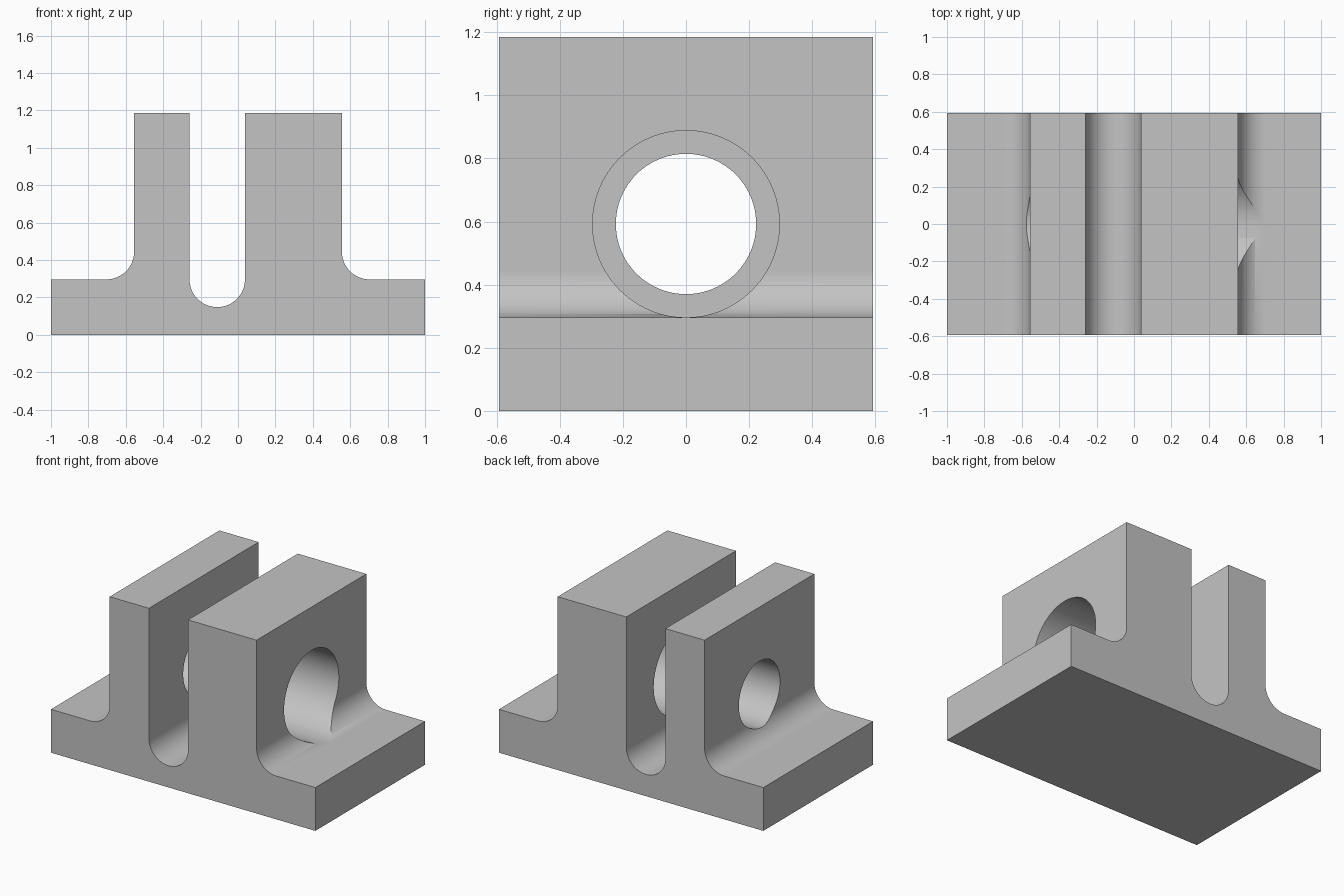
import bpy
import bmesh
from math import pi, cos, sin, radians
from mathutils import Matrix

cube = bpy.data.objects.get("Cube")
if cube:
    bpy.data.objects.remove(cube, do_unlink=True)

U = 1 / 27            # drawing unit: the base is 54 units long
HALF_DEPTH = 16 * U
STEPS = 20

grey = bpy.data.materials.new("plain grey")
grey.use_nodes = True
grey.diffuse_color = (0.55, 0.55, 0.55, 1)
grey.node_tree.nodes["Principled BSDF"].inputs["Base Color"].default_value = grey.diffuse_color


def make_object(name, bm):
    bmesh.ops.recalc_face_normals(bm, faces=bm.faces)
    mesh = bpy.data.meshes.new(name)
    bm.to_mesh(mesh)
    bm.free()
    mesh.materials.append(grey)
    obj = bpy.data.objects.new(name, mesh)
    bpy.context.collection.objects.link(obj)
    return obj


def arc(cx, cz, r, start, end, steps=STEPS):
    angles = [radians(start + (end - start) * i / steps) for i in range(steps + 1)]
    return [(cx + r * cos(a), cz + r * sin(a)) for a in angles]


# Bracket profile: foot, fillets, two walls and the round-bottomed slot
profile = [(-27, 0), (27, 0), (27, 8)]
profile += arc(19, 12, 4, 270, 180)
profile += [(15, 32), (1, 32)]
profile += arc(-3, 8, 4, 0, -180, 2 * STEPS)
profile += [(-7, 32), (-15, 32)]
profile += arc(-19, 12, 4, 0, -90)
profile += [(-27, 8)]

bm = bmesh.new()
face = bm.faces.new([bm.verts.new((x * U, -HALF_DEPTH, z * U)) for x, z in profile])
extruded = bmesh.ops.extrude_face_region(bm, geom=[face], use_keep_orig=True)
new_verts = [v for v in extruded["geom"] if isinstance(v, bmesh.types.BMVert)]
bmesh.ops.translate(bm, verts=new_verts, vec=(0, 2 * HALF_DEPTH, 0))
bracket = make_object("slotted_bracket", bm)


# Bores along x: the wide one through the thick wall, the narrow one through the thin wall
def bore(name, radius, x0, x1):
    bm = bmesh.new()
    place = Matrix.Translation(((x0 + x1) / 2 * U, 0, 16 * U)) @ Matrix.Rotation(pi / 2, 4, "Y")
    bmesh.ops.create_cone(bm, cap_ends=True, segments=96, radius1=radius * U,
                          radius2=radius * U, depth=(x1 - x0) * U, matrix=place)
    cutter = make_object(name, bm)
    cutter.hide_render = True
    mod = bracket.modifiers.new(name, "BOOLEAN")
    mod.operation = "DIFFERENCE"
    mod.solver = "EXACT"
    mod.object = cutter
    bpy.ops.object.modifier_apply(modifier=mod.name)
    bpy.data.objects.remove(cutter, do_unlink=True)


bpy.ops.object.select_all(action="DESELECT")
bpy.context.view_layer.objects.active = bracket
bracket.select_set(True)
bore("wide_bore", 7.99, -3, 24)
bore("narrow_bore", 6, -24, -3)

# Smooth fillets and bores, flat walls
bpy.ops.object.shade_smooth_by_angle(angle=radians(25))
weighted = bracket.modifiers.new("flat_walls", "WEIGHTED_NORMAL")
weighted.keep_sharp = True
weighted.weight = 100
